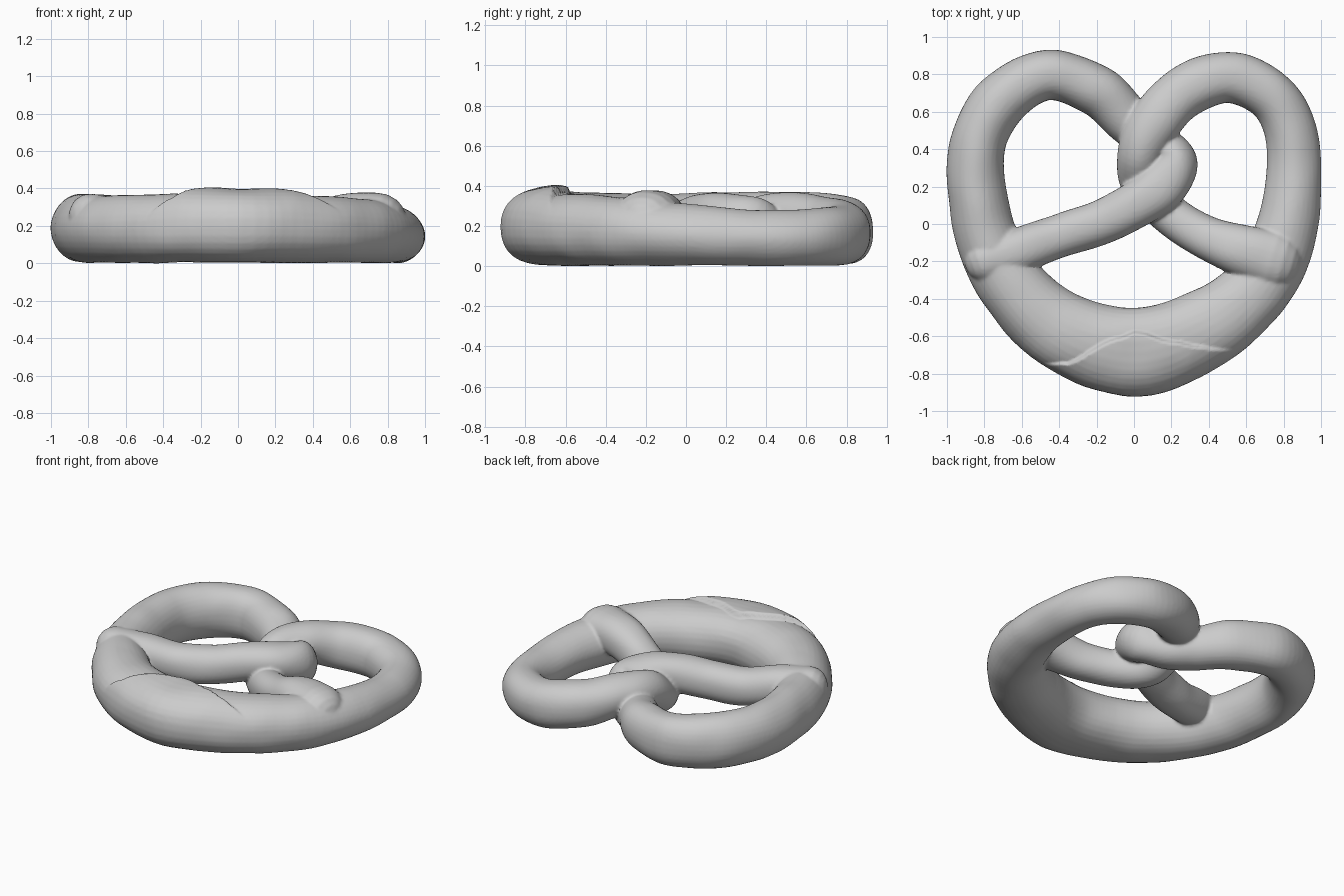
import bpy, bmesh, math
from mathutils import Vector, noise

if "Cube" in bpy.data.objects:
    bpy.data.objects.remove(bpy.data.objects["Cube"])

# Rope control points: x, y, z, horizontal radius, vertical radius
left_arm = [
    (-0.79, -0.20, 0.265, 0.115, 0.12), (-0.62, -0.14, 0.25, 0.12, 0.12),
    (-0.40, -0.065, 0.21, 0.115, 0.12), (-0.18, 0.01, 0.225, 0.12, 0.12),
    (0.02, 0.11, 0.26, 0.125, 0.12), (0.16, 0.22, 0.255, 0.135, 0.12),
    (0.22, 0.34, 0.215, 0.115, 0.14), (0.10, 0.45, 0.145, 0.12, 0.12),
    (-0.03, 0.555, 0.155, 0.13, 0.135), (-0.20, 0.715, 0.175, 0.135, 0.155)]
ring = [
    (-0.46, 0.795, 0.19, 0.135, 0.165), (-0.69, 0.68, 0.20, 0.145, 0.175),
    (-0.82, 0.48, 0.205, 0.15, 0.18), (-0.845, 0.25, 0.20, 0.155, 0.18),
    (-0.795, -0.05, 0.195, 0.165, 0.18), (-0.66, -0.32, 0.195, 0.18, 0.18),
    (-0.39, -0.57, 0.20, 0.21, 0.185), (0.01, -0.685, 0.205, 0.236, 0.19),
    (0.40, -0.55, 0.195, 0.21, 0.18), (0.68, -0.32, 0.185, 0.18, 0.17),
    (0.815, -0.03, 0.17, 0.165, 0.155), (0.855, 0.28, 0.155, 0.145, 0.14),
    (0.83, 0.52, 0.155, 0.14, 0.14), (0.72, 0.695, 0.16, 0.135, 0.145)]
right_arm = [
    (0.50, 0.785, 0.175, 0.135, 0.15), (0.27, 0.705, 0.21, 0.14, 0.145),
    (0.11, 0.54, 0.255, 0.14, 0.125), (0.035, 0.375, 0.235, 0.125, 0.125),
    (0.05, 0.21, 0.145, 0.115, 0.115), (0.18, 0.06, 0.15, 0.11, 0.115),
    (0.36, -0.06, 0.19, 0.115, 0.12), (0.56, -0.135, 0.25, 0.135, 0.13),
    (0.74, -0.19, 0.26, 0.155, 0.13)]


def spline(points, steps=8):
    """Smooth interpolation through all control points."""
    p = [Vector(q) for q in points]
    p = [2 * p[0] - p[1]] + p + [2 * p[-1] - p[-2]]
    out = []
    for i in range(1, len(p) - 2):
        a, b, c, d = p[i - 1:i + 3]
        for s in range(steps):
            t = s / steps
            out.append(0.5 * (2 * b + (c - a) * t + (2 * a - 5 * b + 4 * c - d) * t * t
                              + (3 * b - a - 3 * c + d) * t ** 3))
    out.append(p[-2])
    return out


def sweep(name, points, sides=32):
    """Sweep an oval along the rope, with rounded ends."""
    path = spline(points)
    rings = []
    for i, q in enumerate(path):
        tan = (path[min(i + 1, len(path) - 1)].xyz - path[max(i - 1, 0)].xyz).normalized()
        rings.append((q.xyz, tan, q[3], q[4]))

    def cap(ring_data, sign):
        c, t, w, h = ring_data
        return [(c + sign * t * w * math.sin(a), t, w * math.cos(a), h * math.cos(a))
                for a in (0.4, 0.8, 1.15, 1.45)]
    rings = cap(rings[0], -1)[::-1] + rings + cap(rings[-1], 1)
    bm = bmesh.new()
    loops = []
    for c, t, w, h in rings:
        side = t.cross(Vector((0, 0, 1))).normalized()
        up = side.cross(t).normalized()
        power = 1.9 + 0.4 * t.x * t.x
        loop = []
        for k in range(sides):
            a = 2 * math.pi * k / sides
            u, v = [math.copysign(abs(f) ** (2 / power), f) for f in (math.cos(a), math.sin(a))]
            loop.append(bm.verts.new(c + side * w * u + up * h * v))
        loops.append(loop)
    for l0, l1 in zip(loops, loops[1:]):
        for k in range(sides):
            n = (k + 1) % sides
            bm.faces.new((l0[k], l0[n], l1[n], l1[k]))
    bm.faces.new(loops[0])
    bm.faces.new(loops[-1])
    bmesh.ops.recalc_face_normals(bm, faces=bm.faces)
    mesh = bpy.data.meshes.new(name)
    bm.to_mesh(mesh)
    bm.free()
    obj = bpy.data.objects.new(name, mesh)
    bpy.context.collection.objects.link(obj)
    return obj


# Pretzel dough, fused where the rope touches itself
dough = sweep("pretzel_dough", left_arm + ring + right_arm)
bpy.context.view_layer.objects.active = dough
dough.select_set(True)
remesh = dough.modifiers.new("fuse", 'REMESH')
remesh.mode = 'VOXEL'
remesh.voxel_size = 0.011
smooth = dough.modifiers.new("soften", 'SMOOTH')
smooth.iterations = 2
for mod in ("fuse", "soften"):
    bpy.ops.object.modifier_apply(modifier=mod)


def crack_y(x):
    """Line of the split in the front crust."""
    drop = 0.17 * min(1, -x / 0.35) ** 1.3 if x < 0 else 0.09 * min(1, x / 0.4)
    return -0.58 - drop + 0.012 * noise.noise(Vector((x * 9, 0, 0)))


# Baked unevenness and the raised lip of the split crust
mesh = dough.data
normals = [v.normal.copy() for v in mesh.vertices]
for v, n in zip(mesh.vertices, normals):
    x, y, z = v.co
    v.co += n * 0.006 * noise.noise(v.co * 5)
    if abs(x) < 0.55 and y < -0.4 and z > 0.2 and n.z > 0:
        fade = min(1, (0.55 - abs(x)) / 0.25) * min(1, n.z * 2)
        d = crack_y(x) - y
        front = min(1, max(0, (d + 0.008) / 0.016))
        v.co.z += fade * (0.025 * front * math.exp(-abs(d) / 0.2)
                          - 0.012 * (1 - front) * math.exp(-abs(d) / 0.1))
low = min(v.co.z for v in mesh.vertices)
for v in mesh.vertices:
    v.co.z -= low
mesh.update()
bpy.ops.object.shade_smooth()
